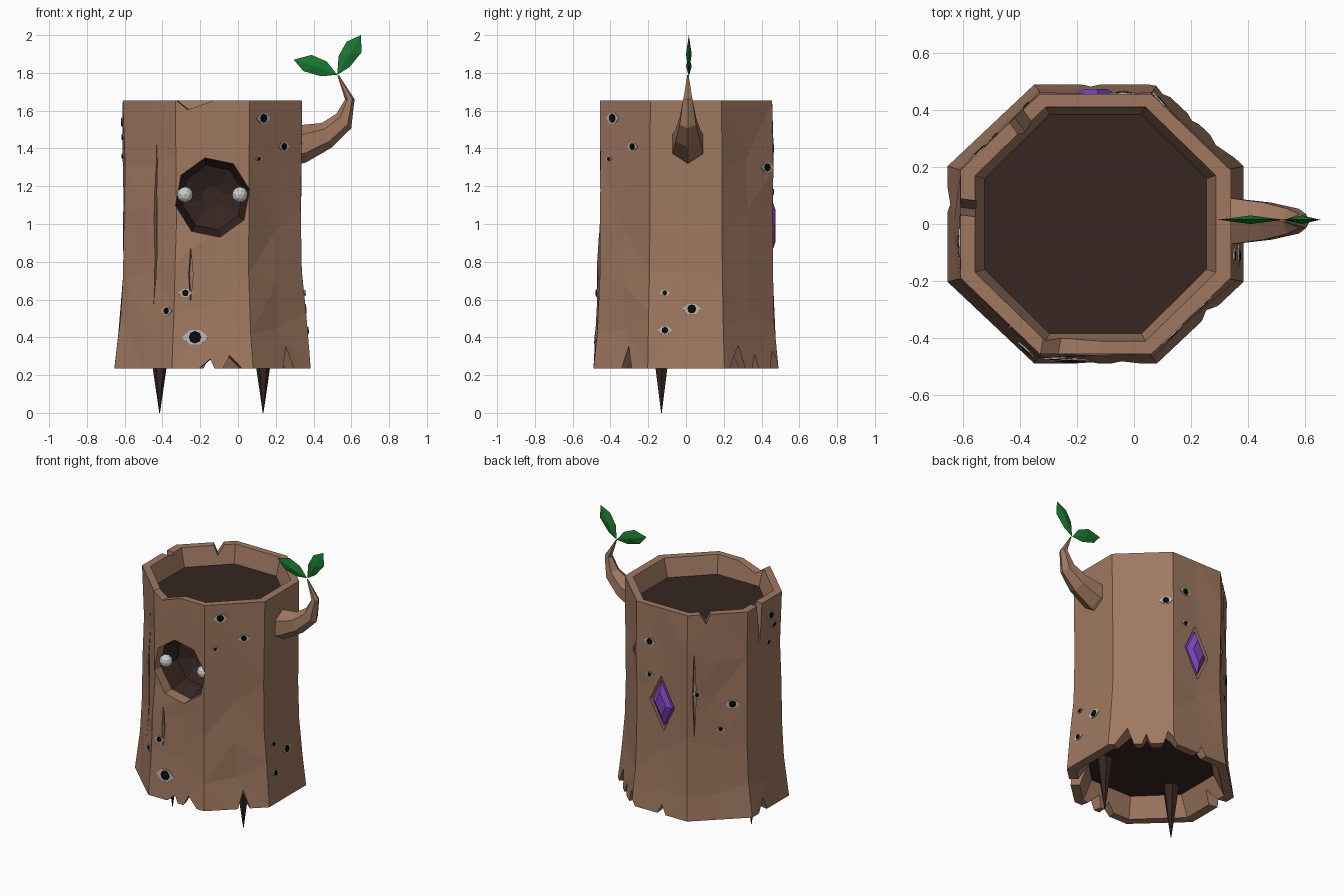
import bpy, bmesh, random
from math import sin, cos, pi, radians, atan2
from mathutils import Vector
from mathutils.bvhtree import BVHTree

if "Cube" in bpy.data.objects:
    bpy.data.objects.remove(bpy.data.objects["Cube"])

random.seed(7)
CX = -0.135                      # trunk axis
C = Vector((CX, 0, 0))
UP = Vector((0, 0, 1))


def material(name, rgb):
    m = bpy.data.materials.new(name)
    m.diffuse_color = (*rgb, 1)
    m.use_nodes = True
    m.node_tree.nodes["Principled BSDF"].inputs["Base Color"].default_value = m.diffuse_color
    return m


BARK = material("bark", (0.35, 0.19, 0.12))
DARK = material("dark_wood", (0.037, 0.019, 0.016))
LEAF = material("leaf_green", (0.01, 0.19, 0.03))
GEM = material("purple_gem", (0.21, 0.06, 0.5))
WHITE = material("eye_ball", (0.6, 0.6, 0.58))
GREY = material("eye_grey", (0.45, 0.45, 0.43))
BLACK = material("pupil_black", (0.003, 0.003, 0.003))


def loft(bm, rings):
    """Closed solid through rings with equal vertex counts."""
    rows = [[bm.verts.new(p) for p in r] for r in rings]
    n = len(rows[0])
    for a, b in zip(rows, rows[1:]):
        for i in range(n):
            bm.faces.new((a[i], a[(i + 1) % n], b[(i + 1) % n], b[i]))
    bm.faces.new(rows[0][::-1])
    bm.faces.new(rows[-1])


def finish(name, bm, mat):
    bmesh.ops.recalc_face_normals(bm, faces=bm.faces[:])
    me = bpy.data.meshes.new(name)
    bm.to_mesh(me)
    bm.free()
    ob = bpy.data.objects.new(name, me)
    bpy.context.collection.objects.link(ob)
    if mat:
        me.materials.append(mat)
    return ob


def solid(name, rings, mat=None):
    bm = bmesh.new()
    loft(bm, rings)
    return finish(name, bm, mat)


def octagon(ax, ay, z):
    k = 1 / cos(pi / 8)
    return [(CX + ax * k * cos(pi / 8 + i * pi / 4), ay * k * sin(pi / 8 + i * pi / 4), z) for i in range(8)]


# --- trunk: eight sides, each split in two columns and chipped a little
rows = [(0.235, 0.52, 0.49), (0.48, 0.495, 0.477), (0.75, 0.473, 0.466),
        (1.03, 0.467, 0.46), (1.36, 0.472, 0.458), (1.655, 0.475, 0.456)]
rings = []
for j, (z, ax, ay) in enumerate(rows):
    ring = []
    for i in range(16):
        a = i * pi / 8
        k = 1 / cos(pi / 8) if i % 2 else 1
        inner = 0 < j < len(rows) - 1
        d = random.uniform(-0.014, 0.008) if inner and i not in (0, 1, 15) else 0
        dz = random.uniform(-0.09, 0.09) if inner and i else 0
        ring.append((CX + (ax * k + d) * cos(a), (ay * k + d) * sin(a), z + dz))
    rings.append(ring)
bm = bmesh.new()
loft(bm, rings)
bmesh.ops.triangulate(bm, faces=[f for f in bm.faces if len(f.verts) == 4])
trunk = finish("trunk", bm, BARK)

cutters = []


def prism(name, deg, r0, r1, pts):
    """Cutter drawn as (sideways, height) points, pushed radially through the bark."""
    e = Vector((cos(radians(deg)), sin(radians(deg)), 0))
    t = UP.cross(e)
    cutters.append(solid(name, [[C + e * r + t * u + UP * z for u, z in pts] for r in (r0, r1)]))


# top bowl, bottom hollow and mouth hole
cutters.append(solid("top_cutter", [octagon(0.39, 0.385, 1.53), octagon(0.44, 0.425, 1.72)]))
cutters.append(solid("base_cutter", [octagon(0.39, 0.385, 0.37), octagon(0.475, 0.45, 0.2)]))
cutters.append(solid("mouth_cutter", [
    [(CX + r * 0.96 * cos(0.2 + i * pi / 4), y, 1.14 + r * 1.03 * sin(0.2 + i * pi / 4)) for i in range(8)]
    for y, r in ((-0.7, 0.208), (-0.385, 0.208), (-0.25, 0.17), (-0.2, 0.06))]))
# broken edges: angle, edge height, tip height, half width, tip skew
for deg, zb, zt, hw, sk in ((-38, 0.2, 0.355, 0.05, 0), (-77, 0.2, 0.305, 0.075, -0.02),
                            (-95, 0.2, 0.285, 0.07, 0.03), (31, 0.2, 0.36, 0.075, 0.02),
                            (47, 0.2, 0.31, 0.04, 0), (65, 0.2, 0.33, 0.06, -0.02),
                            (92, 0.2, 0.3, 0.05, 0), (170, 0.2, 0.32, 0.06, 0.02),
                            (126, 1.68, 1.59, 0.045, 0.01), (-100, 1.67, 1.605, 0.13, -0.05)):
    prism("edge_cutter", deg, 0.34, 0.75, [(-hw, zb), (hw, zb), (sk, zt)])
# side groove and long cracks
prism("groove_cutter", 173, 0.425, 0.7, [(-0.035, 1.7), (0.03, 1.7), (0.0, 1.38)])
for deg, z0, z1, r in ((-130, 0.55, 1.48, 0.45), (118, 0.8, 1.4, 0.44), (-104, 0.58, 0.88, 0.46)):
    prism("crack_cutter", deg, r, 0.75, [(0, z0), (0.013, (z0 + z1) / 2), (0, z1), (-0.01, (z0 + z1) / 2)])
# gem socket
prism("socket_cutter", 90, 0.42, 0.7, [(-0.095, 1.0), (0.01, 0.8), (0.095, 0.98), (-0.01, 1.18)])

for c in cutters:
    c.hide_render = True
    m = trunk.modifiers.new(c.name, 'BOOLEAN')
    m.object, m.operation, m.solver = c, 'DIFFERENCE', 'EXACT'
bpy.context.view_layer.update()
baked = bpy.data.meshes.new_from_object(trunk.evaluated_get(bpy.context.evaluated_depsgraph_get()))
trunk.modifiers.clear()
trunk.data = baked
for c in cutters:
    bpy.data.objects.remove(c)
baked.materials.clear()
baked.materials.append(BARK)
baked.materials.append(DARK)
for p in baked.polygons:
    c, nz = p.center, p.normal.z
    floor = abs(nz) > 0.9 and (abs(c.z - 1.53) < 0.01 or abs(c.z - 0.37) < 0.01)
    mouth = -0.375 < c.y < -0.1 and abs(c.x - CX) < 0.23 and 0.9 < c.z < 1.4
    p.material_index = 1 if floor or mouth else 0

# --- glowing eyeballs in the mouth
for side, x in (("left", -0.28), ("right", 0.01)):
    bm = bmesh.new()
    bmesh.ops.create_icosphere(bm, subdivisions=2, radius=0.043)
    finish(side + "_eyeball", bm, WHITE).location = (x, -0.395, 1.155)

# --- spikes under the trunk
for side, x in (("left", -0.415), ("right", 0.133)):
    solid(side + "_spike", [[(x + r * cos(i * pi / 3), -0.13 + r * sin(i * pi / 3), z) for i in range(6)]
                            for z, r in ((0.0, 0.002), (0.235, 0.036), (0.39, 0.055))], DARK)

# --- gem
e, t = Vector((0, 1, 0)), Vector((-1, 0, 0))
solid("gem", [[C + e * y + t * (u * s) + UP * (0.99 + v * s) for u, v in
               ((-0.075, 0.01), (0.01, -0.15), (0.075, -0.01), (-0.01, 0.15))]
              for y, s in ((0.415, 1), (0.45, 1), (0.475, 0.55))], GEM)

# --- small eyes all over the bark: x, y, z, width
eyes = [(-0.23, -0.49, 0.4, 0.14), (-0.285, -0.49, 0.635, 0.075), (-0.385, -0.455, 0.54, 0.075),
        (0.135, -0.39, 1.56, 0.1), (0.24, -0.28, 1.41, 0.08), (0.11, -0.41, 1.345, 0.045),
        (0.34, -0.11, 0.635, 0.055), (0.35, 0.03, 0.55, 0.1), (0.36, -0.11, 0.437, 0.075),
        (-0.04, 0.46, 1.4, 0.09), (-0.04, 0.46, 1.17, 0.06), (0.09, 0.42, 1.3, 0.09),
        (-0.385, 0.43, 1.1, 0.06), (-0.545, 0.26, 1.02, 0.1), (-0.485, 0.31, 0.85, 0.06),
        (-0.605, -0.06, 1.54, 0.09), (-0.605, -0.1, 1.46, 0.06), (-0.605, -0.04, 1.36, 0.05)]
tree = BVHTree.FromPolygons([v.co for v in baked.vertices], [p.vertices[:] for p in baked.polygons])
whites, pupils = bmesh.new(), bmesh.new()
for x, y, z, w in eyes:
    a = atan2(y, x - CX)
    d = Vector((cos(a), sin(a), 0))
    hit, n, _, _ = tree.ray_cast(C + d + UP * z, -d)
    if hit is None:
        continue
    t = UP.cross(n).normalized()
    u = n.cross(t)
    h = w * 0.27
    almond = [(-w / 2, 0), (-w * 0.2, -h), (w * 0.2, -h), (w / 2, 0), (w * 0.2, h), (-w * 0.2, h)]
    disc = [(h * 0.88 * cos(i * pi / 4), h * 0.88 * sin(i * pi / 4)) for i in range(8)]
    for bm, pts, top in ((whites, almond, 0.005), (pupils, disc, 0.008)):
        loft(bm, [[hit + n * o + t * p + u * q for p, q in pts] for o in (-0.012, top)])
finish("bark_eyes", whites, GREY)
finish("bark_pupils", pupils, BLACK)

# --- branch: centre x, z, radius in plane, radius in y, tilt of the section
rings = []
for x, z, r, ry, tilt in ((0.27, 1.42, 0.115, 0.1, 0), (0.35, 1.425, 0.1, 0.092, 0.1),
                          (0.47, 1.47, 0.07, 0.075, 0.4), (0.56, 1.545, 0.055, 0.05, 0.8),
                          (0.592, 1.66, 0.025, 0.028, 1.6), (0.53, 1.787, 0.004, 0.004, 2.1)):
    rings.append([(x - r * sin(tilt) * sin(a), 0.01 + ry * cos(a), z + r * cos(tilt) * sin(a))
                  for a in [pi / 6 + i * pi / 3 for i in range(6)]])
solid("branch", rings, BARK)


# --- leaves: flat outline with a raised middle on both sides
def leaf(name, pts, mid):
    bm = bmesh.new()
    rim = [bm.verts.new((x, 0.015, z)) for x, z in pts]
    for y in (0.0, 0.03):
        m = bm.verts.new((mid[0], y, mid[1]))
        for i in range(len(rim)):
            bm.faces.new((rim[i], rim[(i + 1) % len(rim)], m))
    finish(name, bm, LEAF)


leaf("upright_leaf", [(0.525, 1.79), (0.59, 1.83), (0.655, 1.91), (0.65, 2.0), (0.575, 1.965), (0.533, 1.89)],
     (0.59, 1.9))
leaf("side_leaf", [(0.525, 1.79), (0.47, 1.86), (0.39, 1.895), (0.295, 1.87), (0.345, 1.81), (0.44, 1.782)],
     (0.41, 1.835))
